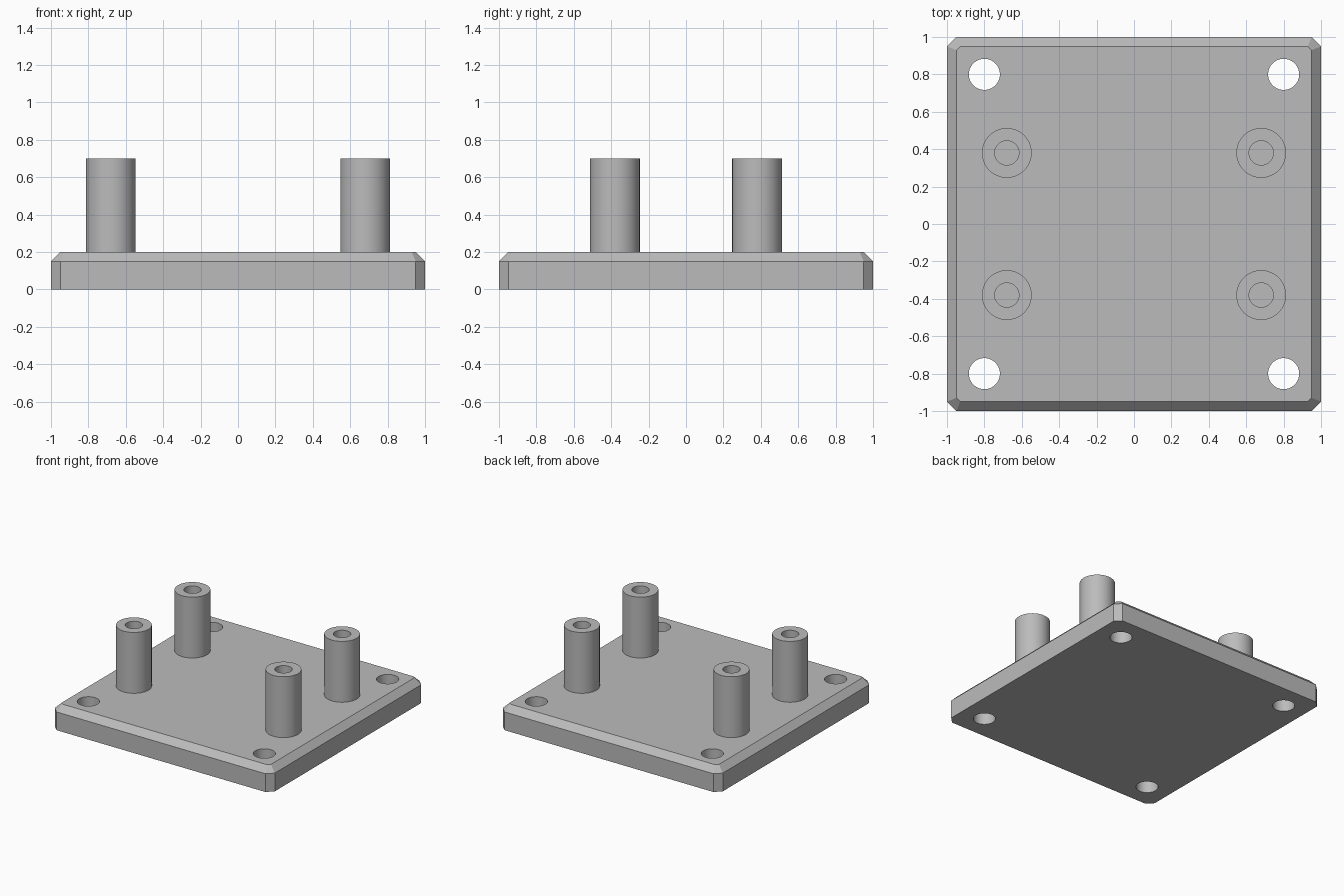
import bpy
import bmesh
import math

cube = bpy.data.objects.get("Cube")
if cube:
    bpy.data.objects.remove(cube, do_unlink=True)

# Single grey material
GREY = (0.5, 0.5, 0.5, 1)
grey = bpy.data.materials.new("grey")
grey.use_nodes = True
grey.diffuse_color = GREY
grey.node_tree.nodes["Principled BSDF"].inputs["Base Color"].default_value = GREY

THICK, CHAMFER, SEGMENTS = 0.2, 0.05, 64
SIGNS = [(sx, sy) for sx in (-1, 1) for sy in (-1, 1)]


def add_object(name, bm):
    bmesh.ops.recalc_face_normals(bm, faces=bm.faces)
    mesh = bpy.data.meshes.new(name)
    bm.to_mesh(mesh)
    bm.free()
    mesh.materials.append(grey)
    obj = bpy.data.objects.new(name, mesh)
    bpy.context.collection.objects.link(obj)
    return obj


def activate(obj):
    bpy.ops.object.select_all(action="DESELECT")
    obj.select_set(True)
    bpy.context.view_layer.objects.active = obj


def octagon(bm, half, cut, z):
    """Square ring with cut corners, counter-clockwise."""
    ring = []
    for k in range(4):
        c, s = round(math.cos(k * math.pi / 2)), round(math.sin(k * math.pi / 2))
        for x, y in ((half, half - cut), (half - cut, half)):
            ring.append(bm.verts.new((c * x - s * y, s * x + c * y, z)))
    return ring


def bridge(bm, a, b):
    for i in range(len(a)):
        j = (i + 1) % len(a)
        bm.faces.new((a[i], a[j], b[j], b[i]))


# Base plate: cut corners and an even chamfer round the top
bm = bmesh.new()
top_cut = CHAMFER * (math.sqrt(2) - 1)
rings = [octagon(bm, 1, CHAMFER, 0),
         octagon(bm, 1, CHAMFER, THICK - CHAMFER),
         octagon(bm, 1 - CHAMFER, top_cut, THICK)]
bridge(bm, rings[0], rings[1])
bridge(bm, rings[1], rings[2])
bm.faces.new(rings[0])
bm.faces.new(rings[2])
plate = add_object("base_plate", bm)

# Four through holes near the plate corners
bm = bmesh.new()
for sx, sy in SIGNS:
    made = bmesh.ops.create_cone(bm, cap_ends=True, segments=SEGMENTS,
                                 radius1=0.083, radius2=0.083, depth=1)
    bmesh.ops.translate(bm, verts=made["verts"], vec=(0.8 * sx, 0.8 * sy, 0))
cutter = add_object("hole_cutter", bm)
cutter.hide_render = True
drill = plate.modifiers.new("Mounting holes", "BOOLEAN")
drill.operation = "DIFFERENCE"
drill.solver = "EXACT"
drill.object = cutter
activate(plate)
bpy.ops.object.modifier_apply(modifier=drill.name)
bpy.data.objects.remove(cutter, do_unlink=True)
bpy.ops.object.shade_smooth_by_angle(angle=math.radians(30))


# Hollow standoff posts, each a tube profile spun about its axis
def standoff(name, x, y):
    outer, inner, top = 0.133, 0.065, 0.7
    bm = bmesh.new()
    profile = [(outer, THICK), (outer, top), (inner, top), (inner, THICK)]
    verts = [bm.verts.new((r, 0, z)) for r, z in profile]
    edges = [bm.edges.new(pair) for pair in zip(verts, verts[1:])]
    bmesh.ops.spin(bm, geom=verts + edges, cent=(0, 0, 0), axis=(0, 0, 1),
                   angle=math.tau, steps=SEGMENTS, use_merge=True)
    bmesh.ops.remove_doubles(bm, verts=bm.verts, dist=0.0001)
    # Close the seat ring so the tube is solid
    low = [e for e in bm.edges if all(v.co.z < THICK + 0.01 for v in e.verts)]
    bmesh.ops.bridge_loops(bm, edges=low)
    obj = add_object(name, bm)
    obj.location = (x, y, 0)
    activate(obj)
    bpy.ops.object.shade_smooth_by_angle(angle=math.radians(30))


for sx, sy in SIGNS:
    side = "left" if sx > 0 else "right"
    end = "back" if sy > 0 else "front"
    standoff(f"{end}_{side}_standoff", 0.68 * sx, 0.38 * sy)
